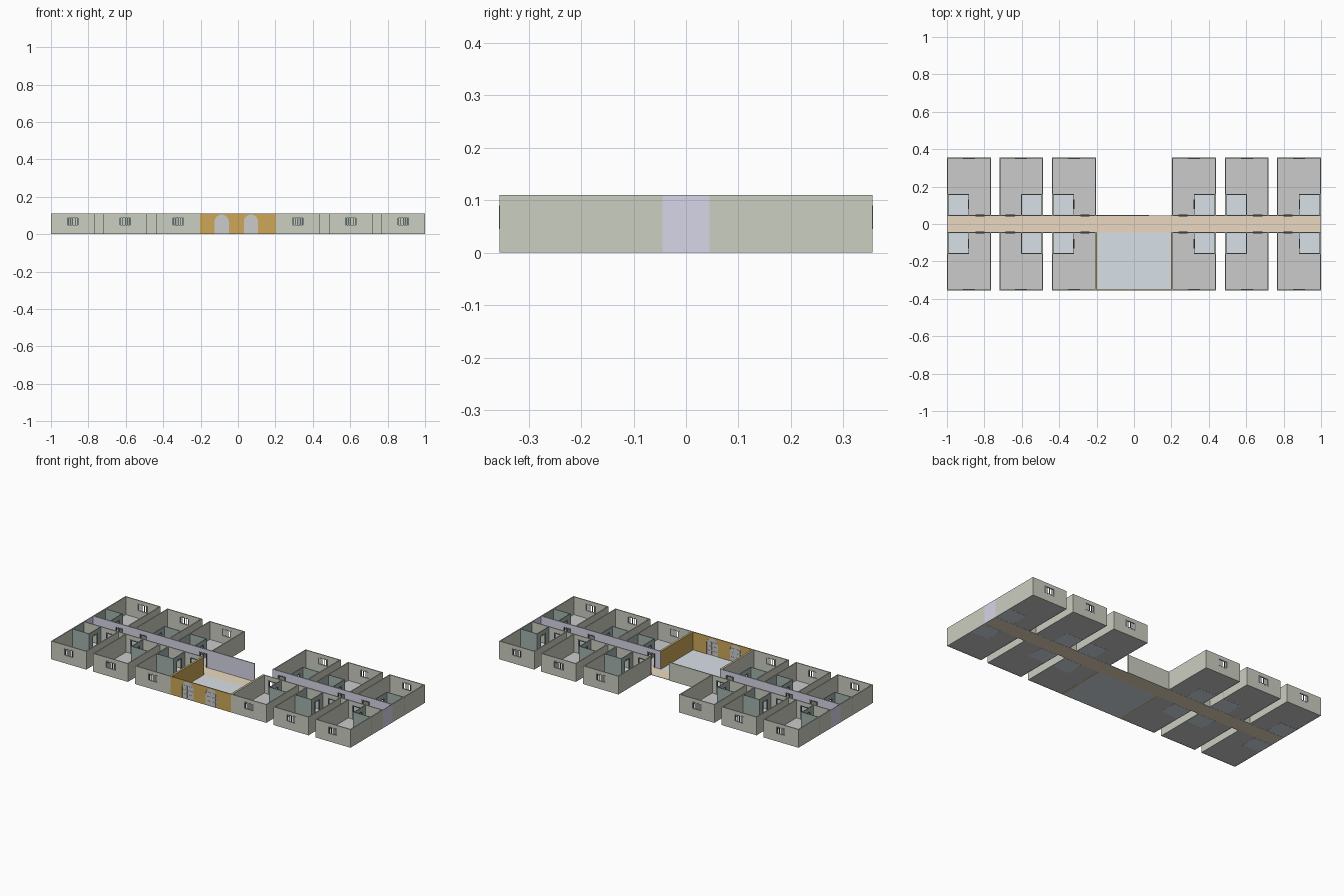
import bpy, bmesh, math

if "Cube" in bpy.data.objects:
    bpy.data.objects.remove(bpy.data.objects["Cube"])

H = 0.11      # wall height
T = 0.006     # wall thickness
Y0, Y1 = 0.045, 0.355   # room depth range


def mat(name, r, g, b):
    m = bpy.data.materials.new(name)
    m.diffuse_color = (r, g, b, 1)
    m.use_nodes = True
    m.node_tree.nodes["Principled BSDF"].inputs["Base Color"].default_value = m.diffuse_color
    return m


OLIVE = mat("olive_wall", 0.60, 0.62, 0.53)
LAV = mat("lavender_wall", 0.68, 0.67, 0.80)
TAN = mat("tan_floor", 0.82, 0.69, 0.53)
GREY = mat("grey_floor", 0.70, 0.70, 0.70)
BLUE = mat("blue_floor", 0.69, 0.75, 0.80)
TEAL = mat("teal_wall", 0.36, 0.45, 0.42)
ORANGE = mat("orange_wall", 0.62, 0.39, 0.10)
DARK = mat("dark_trim", 0.17, 0.20, 0.20)
LIGHT = mat("light_trim", 0.74, 0.75, 0.74)


def box(bm, x0, x1, y0, y1, z0, z1):
    x0, x1 = sorted((x0, x1))
    y0, y1 = sorted((y0, y1))
    v = [bm.verts.new((x, y, z)) for z in (z0, z1)
         for x, y in ((x0, y0), (x1, y0), (x1, y1), (x0, y1))]
    for f in ((3, 2, 1, 0), (4, 5, 6, 7), (0, 1, 5, 4), (1, 2, 6, 5), (2, 3, 7, 6), (3, 0, 4, 7)):
        bm.faces.new([v[i] for i in f])


def finish(bm, name, material):
    bmesh.ops.recalc_face_normals(bm, faces=bm.faces)
    me = bpy.data.meshes.new(name)
    bm.to_mesh(me)
    bm.free()
    me.materials.append(material)
    ob = bpy.data.objects.new(name, me)
    bpy.context.collection.objects.link(ob)
    return ob


def part(name, material, boxes):
    bm = bmesh.new()
    for b in boxes:
        box(bm, *b)
    return finish(bm, name, material)


def wall(a0, a1, c0, c1, openings=(), along="x"):
    """Boxes of a full-height wall; openings are (start, end, bottom, top)."""
    runs, pos = [], a0
    for s, e, zb, zt in sorted(openings):
        runs.append((pos, s, 0, H))
        if zb > 0:
            runs.append((s, e, 0, zb))
        runs.append((s, e, zt, H))
        pos = e
    runs.append((pos, a1, 0, H))
    if along == "x":
        return [(a, b, c0, c1, z0, z1) for a, b, z0, z1 in runs]
    return [(c0, c1, a, b, z0, z1) for a, b, z0, z1 in runs]


def flip(boxes, sx, sy):
    return [(sx * a, sx * b, sy * c, sy * d, e, f) for a, b, c, d, e, f in boxes]


DW, DH, FR = 0.025, 0.085, 0.005   # door half width, height, frame width


def door_frame(c, d0, d1, along="x"):
    parts = [(c - DW, c - DW + FR, 0.002, DH), (c + DW - FR, c + DW, 0.002, DH),
             (c - DW, c + DW, DH - FR, DH)]
    if along == "x":
        return [(a, b, d0, d1, e, f) for a, b, e, f in parts]
    return [(d0, d1, a, b, e, f) for a, b, e, f in parts]


# room x range, bathroom x range, corridor door centre (mirrored to all four quarters)
ROOMS = [(0.203, 0.438, 0.320, 0.438, 0.262),
         (0.487, 0.720, 0.487, 0.603, 0.661),
         (0.765, 1.000, 0.882, 1.000, 0.823)]
WZ0, WZ1, WW = 0.045, 0.09, 0.032
BY = 0.16   # far side of the bathroom

for sx in (-1, 1):
    for sy in (-1, 1):
        for x0, x1, b0, b1, dc in ROOMS:
            wc = (x0 + x1) / 2
            # room shell with window opening
            walls = wall(x0, x1, Y1 - T, Y1, [(wc - WW, wc + WW, WZ0, WZ1)])
            walls += wall(Y0, Y1 - T, x0, x0 + T, along="y")
            walls += wall(Y0, Y1 - T, x1 - T, x1, along="y")
            part("room_walls", OLIVE, flip(walls, sx, sy))
            part("room_floor", GREY, flip([(x0, x1, Y0, Y1, 0.0005, 0.002)], sx, sy))

            # barred window
            f, ya, yb = 0.004, Y1 - T - 0.001, Y1 + 0.001
            frame = [(wc - WW, wc - WW + f, ya, yb, WZ0, WZ1),
                     (wc + WW - f, wc + WW, ya, yb, WZ0, WZ1),
                     (wc - WW, wc + WW, ya, yb, WZ0, WZ0 + f),
                     (wc - WW, wc + WW, ya, yb, WZ1 - f, WZ1)]
            part("window_frame", LIGHT, flip(frame, sx, sy))
            bars = [(wc + k * 0.012 - 0.0015, wc + k * 0.012 + 0.0015,
                     Y1 - 0.0045, Y1 - 0.0015, WZ0, WZ1) for k in (-2, -1, 0, 1, 2)]
            part("window_bars", DARK, flip(bars, sx, sy))

            # bathroom cubicle with a side doorway
            bc, t, yi = 0.105, 0.004, Y0 + 0.004
            gap = [(bc - DW, bc + DW, 0, DH)]
            low_side = b0 > x0
            bath = wall(b0, b1, BY - t, BY)
            bath += wall(yi, BY - t, b0, b0 + t, gap if low_side else (), "y")
            bath += wall(yi, BY - t, b1 - t, b1, () if low_side else gap, "y")
            e = T + 0.001   # lining stays just inside the room wall
            lining = (b1 - e, b1 - T + 0.0005) if low_side else (b0 + T - 0.0005, b0 + e)
            bath = [b for b in bath if not (b[0] == (b1 - t if low_side else b0)
                                            and b[3] - b[2] > 0.08 and b[1] - b[0] < 0.01)]
            bath += wall(yi, BY - t, *lining, along="y")
            part("bathroom_walls", TEAL, flip(bath, sx, sy))
            d0 = b0 - 0.001 if low_side else b1 - t - 0.001
            part("bathroom_door_frame", DARK,
                 flip(door_frame(bc, d0, d0 + t + 0.002, "y"), sx, sy))
            part("bathroom_floor", BLUE, flip([(b0, b1, Y0 + T, BY, 0, 0.003)], sx, sy))

            # doorway from the corridor
            part("room_door_frame", DARK,
                 flip(door_frame(dc, Y0 - 0.005, Y0 + 0.005), sx, sy))

        # corridor side wall: lavender inside, olive outside
        gaps = [(r[4] - DW, r[4] + DW, 0, DH) for r in ROOMS]
        part("corridor_wall", LAV, flip(wall(0.2, 1, Y0 - 0.003, Y0, gaps), sx, sy))
        part("corridor_wall_outer", OLIVE, flip(wall(0.2, 1, Y0, Y0 + 0.003, gaps), sx, sy))

    part("corridor_end_wall", LAV, flip(wall(-Y0, Y0, 1 - 0.003, 1, along="y"), sx, 1))
    part("lobby_side_wall", ORANGE, flip(wall(-Y1, -Y0, 0.197, 0.203, along="y"), sx, 1))

# back wall of the corridor, leaving a rear entrance
part("back_wall", LAV, wall(-0.2, 0.08, Y0 - 0.003, Y0))
part("back_wall_outer", OLIVE, wall(-0.2, 0.08, Y0, Y0 + 0.003))
part("corridor_floor", TAN, [(-1, 1, -Y0, Y0, 0, 0.002)])
part("lobby_floor", BLUE, [(-0.2, 0.2, -Y1, -Y0, 0, 0.002)])

# lobby front with two arched doorways
R, TOP, N = 0.038, 0.105, 12
CENTRES = (-0.087, 0.069)


def arch(c, r=R):
    z = TOP - R
    pts = [(c - r, 0)]
    pts += [(c - r * math.cos(math.pi * i / N), z + r * math.sin(math.pi * i / N))
            for i in range(N + 1)]
    return pts + [(c + r, 0)]


def slab(name, material, outline, y0, y1):
    bm = bmesh.new()
    face = bm.faces.new([bm.verts.new((x, y0, z)) for x, z in outline])
    ext = bmesh.ops.extrude_face_region(bm, geom=[face])
    verts = [g for g in ext["geom"] if isinstance(g, bmesh.types.BMVert)]
    bmesh.ops.translate(bm, verts=verts, vec=(0, y1 - y0, 0))
    if face.is_valid and len(bm.faces) == len(outline) + 1:
        bm.faces.new([v for v in face.verts])
    return finish(bm, name, material)


outline = [(-0.2, 0)] + arch(CENTRES[0]) + arch(CENTRES[1]) + [(0.2, 0), (0.2, H), (-0.2, H)]
slab("lobby_front_wall", ORANGE, outline, -Y1, -Y1 + T)

for c in CENTRES:
    slab("arched_door", LIGHT, arch(c), -Y1 + 0.002, -Y1 + 0.004)
    # raised door panels on both faces
    panels = []
    for s in (-1, 1):
        for z in (0.008, 0.034, 0.060):
            panels.append((c + s * 0.004, c + s * 0.030, -Y1 + 0.0005, -Y1 + 0.0055, z, z + 0.021))
    part("door_panels", LIGHT, panels)
